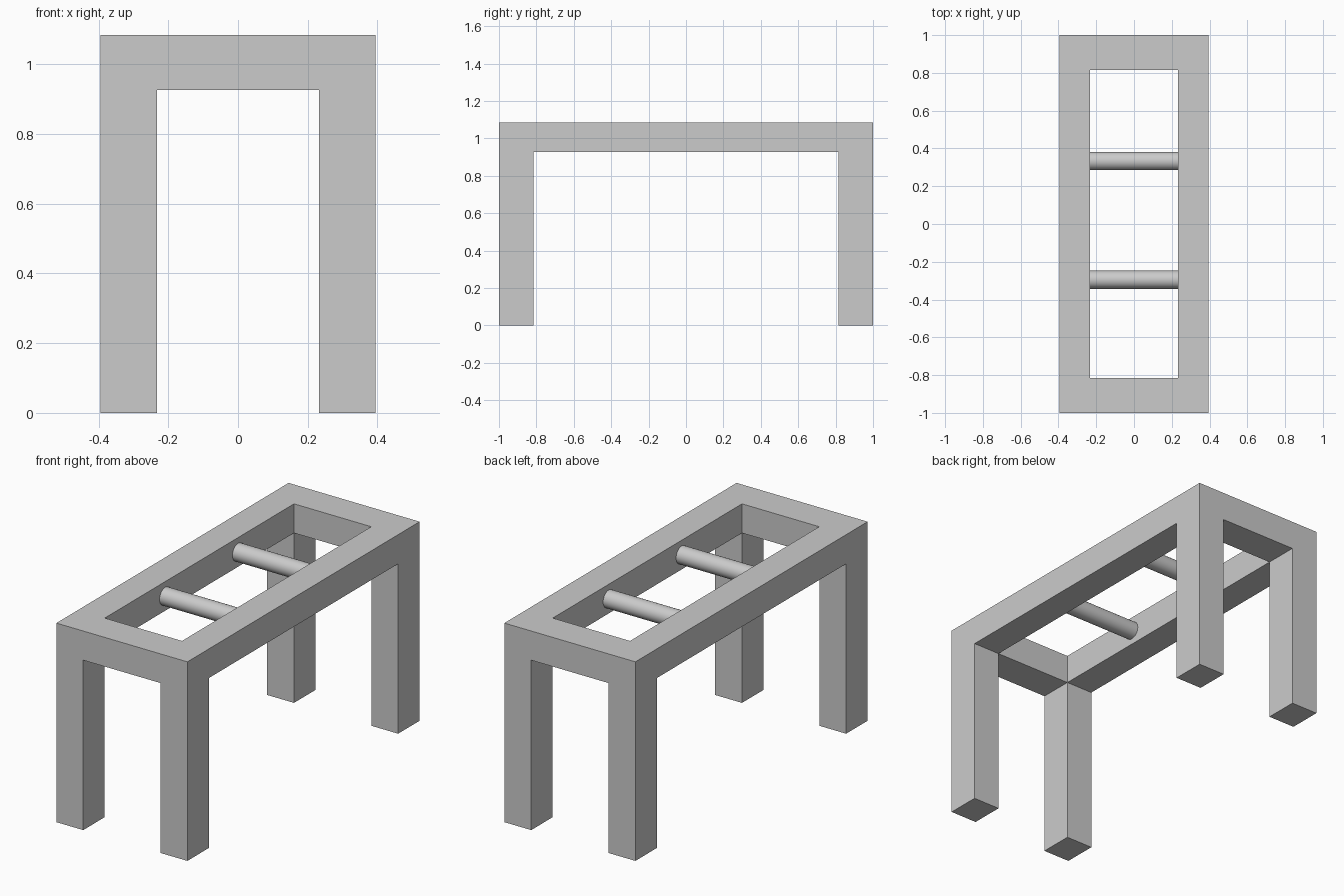
import bpy, bmesh, math

if "Cube" in bpy.data.objects:
    bpy.data.objects.remove(bpy.data.objects["Cube"])

HX, HY, TOP = 0.395, 1.0, 1.085        # outer half sizes and height
IX, IY, UNDER = 0.233, 0.815, 0.926    # opening half sizes, underside of rails


def extrude_down(bm, faces, z):
    """Extrude faces to height z and return the new faces."""
    geom = bmesh.ops.extrude_face_region(bm, geom=faces, use_keep_orig=False)["geom"]
    for v in (g for g in geom if isinstance(g, bmesh.types.BMVert)):
        v.co.z = z
    return [g for g in geom if isinstance(g, bmesh.types.BMFace)]


# Frame and legs: ring of eight cells, thickened, then corner cells pulled down
bm = bmesh.new()
xs, ys = (-HX, -IX, IX, HX), (-HY, -IY, IY, HY)
grid = [[bm.verts.new((x, y, TOP)) for y in ys] for x in xs]
ring = []
for i in range(3):
    for j in range(3):
        if (i, j) != (1, 1):
            ring.append(bm.faces.new((grid[i][j], grid[i + 1][j],
                                      grid[i + 1][j + 1], grid[i][j + 1])))
geom = bmesh.ops.extrude_face_region(bm, geom=ring, use_keep_orig=True)["geom"]
for v in (g for g in geom if isinstance(g, bmesh.types.BMVert)):
    v.co.z = UNDER
lower = [g for g in geom if isinstance(g, bmesh.types.BMFace)]
corners = []
for f in lower:
    c = f.calc_center_median()
    if abs(c.x) > IX and abs(c.y) > IY:
        corners.append(f)
extrude_down(bm, corners, 0.0)
bmesh.ops.recalc_face_normals(bm, faces=bm.faces)
bmesh.ops.dissolve_limit(bm, angle_limit=0.01, verts=bm.verts, edges=bm.edges)
mesh = bpy.data.meshes.new("frame_with_legs")
bm.to_mesh(mesh)
bm.free()
bpy.context.collection.objects.link(bpy.data.objects.new("frame_with_legs", mesh))

# Round cross bars between the long rails
for name, y in (("front_cross_bar", -0.295), ("back_cross_bar", 0.333)):
    bpy.ops.mesh.primitive_cylinder_add(vertices=32, radius=0.048, depth=2 * IX + 0.01,
                                        location=(0, y, 1.006),
                                        rotation=(0, math.pi / 2, 0))
    bpy.context.object.name = name
    bpy.ops.object.shade_smooth_by_angle()
